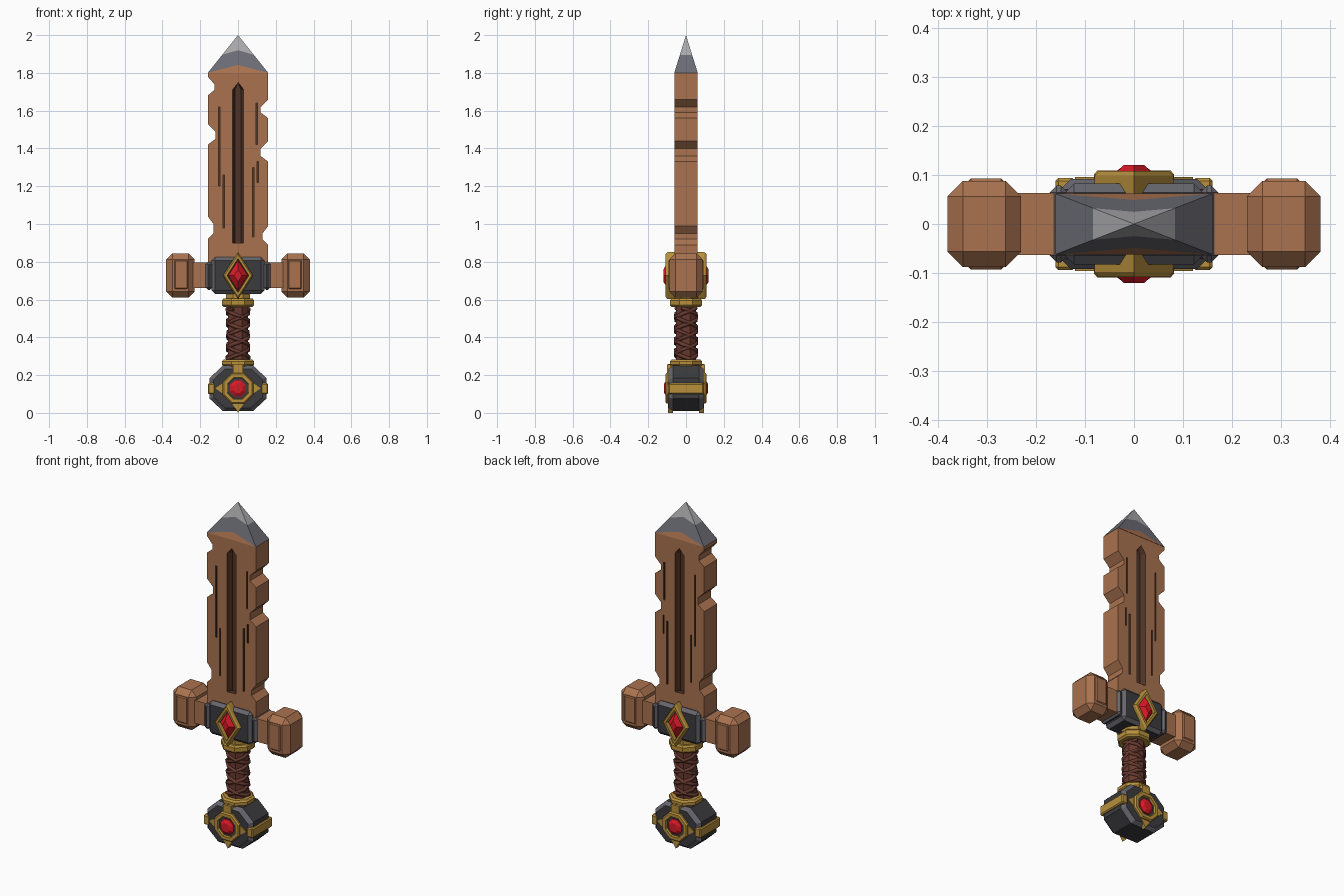
import bpy, bmesh, math
from mathutils import Vector

if "Cube" in bpy.data.objects:
    bpy.data.objects.remove(bpy.data.objects["Cube"])


def material(name, r, g, b):
    m = bpy.data.materials.new(name)
    m.diffuse_color = (r, g, b, 1)
    m.use_nodes = True
    m.node_tree.nodes["Principled BSDF"].inputs["Base Color"].default_value = m.diffuse_color
    return m


WOOD = material("wood", .40, .17, .08)
GROOVE = material("dark_wood", .08, .033, .02)
DARK = material("dark_iron", .045, .045, .05)
GREY = material("iron_edge", .13, .13, .15)
STEEL = material("steel", .15, .15, .18)
LIGHT = material("bright_steel", .40, .40, .42)
GOLD = material("gold", .48, .28, .045)
RED = material("ruby", .70, .01, .02)
LEATHER = material("leather", .14, .042, .028)


def add_loft(bm, rings, closed=False, bands=None):
    """Skin a list of equal-length point rings; capped unless closed."""
    vs = [[bm.verts.new(p) for p in r] for r in rings]
    n = len(rings[0])
    for k in range(len(vs) if closed else len(vs) - 1):
        a, b = vs[k], vs[(k + 1) % len(vs)]
        for i in range(n):
            j = (i + 1) % n
            f = bm.faces.new((a[i], a[j], b[j], b[i]))
            f.material_index = bands[k] if bands else 0
    if not closed:
        bm.faces.new(vs[0][::-1])
        bm.faces.new(vs[-1]).material_index = bands[-1] if bands else 0


def finish(name, bm, mats, bevel=0, edge_mat=-1):
    bmesh.ops.remove_doubles(bm, verts=bm.verts, dist=1e-5)
    bmesh.ops.recalc_face_normals(bm, faces=bm.faces)
    me = bpy.data.meshes.new(name)
    bm.to_mesh(me)
    bm.free()
    ob = bpy.data.objects.new(name, me)
    bpy.context.collection.objects.link(ob)
    for m in mats:
        me.materials.append(m)
    if bevel:
        mod = ob.modifiers.new("bevel", 'BEVEL')
        mod.width, mod.segments, mod.material = bevel, 1, edge_mat
        mod.limit_method, mod.angle_limit = 'ANGLE', math.radians(60)
    return ob


def loft(name, rings, mats, closed=False, bands=None, bevel=0, edge_mat=-1):
    bm = bmesh.new()
    add_loft(bm, rings, closed, bands)
    return finish(name, bm, mats, bevel, edge_mat)


def xz(profile, y, s=1, c=(0, 0)):
    """Profile in the front plane, scaled by s and moved to centre c, at depth y."""
    return [(c[0] + x * s, y, c[1] + z * s) for x, z in profile]


def box(name, x0, x1, y0, y1, z0, z1, mats, bevel=0, edge_mat=-1):
    p = [(x0, z0), (x1, z0), (x1, z1), (x0, z1)]
    return loft(name, [xz(p, y0), xz(p, y1)], mats, bevel=bevel, edge_mat=edge_mat)


def ngon(r, n=8):
    return [(r * math.cos((i + .5) * math.tau / n), r * math.sin((i + .5) * math.tau / n)) for i in range(n)]


# Blade: notched outline, extruded
def notch(x, top, bottom, d):
    s = math.copysign(1, x)
    return [(x, top), (x - s * d, top - .04), (x - s * d, bottom + .03), (x, bottom)]


right = notch(.16, 1.66, 1.56, .04) + notch(.16, 1.44, 1.33, .04) + notch(.16, .99, .89, .03)
left = notch(-.16, 1.78, 1.68, .035) + notch(-.16, 1.53, 1.42, .04) + notch(-.16, 1.04, .92, .03)
outline = [(.16, 1.8)] + right + [(.16, .7), (-.16, .7)] + left[::-1] + [(-.16, 1.8)]
blade = loft("blade", [xz(outline, -.06), xz(outline, .06)], [WOOD, GROOVE])

# Fuller and grain cracks, cut on both faces
fuller = [(-.032, .9), (.032, .9), (.032, 1.71), (0, 1.75), (-.032, 1.71)]
floor = [(x * .5, z) for x, z in fuller]
cracks = [(-.10, 1.20, 1.62), (-.075, .98, 1.26), (.10, 1.42, 1.64), (.08, .93, 1.30), (.105, 1.22, 1.33)]
bm = bmesh.new()
for s in (-1, 1):
    add_loft(bm, [xz(fuller, s * .065), xz(floor, s * .03)])
    for x, z0, z1 in cracks:
        slot = [(s * -x - .004, z0), (s * -x + .004, z0), (s * -x + .004, z1), (s * -x - .004, z1)]
        slot = [(-px, pz) for px, pz in slot] if s < 0 else slot
        slot = [(-px, pz) for px, pz in slot]
        add_loft(bm, [xz(slot, s * .065), xz(slot, s * .05)])
cutter = finish("blade_groove_cutter", bm, [GROOVE])
cutter.hide_render = True
cutter.hide_viewport = True
cut = blade.modifiers.new("grooves", 'BOOLEAN')
cut.operation, cut.solver, cut.object = 'DIFFERENCE', 'EXACT', cutter
cut.material_mode = 'TRANSFER'


# Pyramid tip: wood foot, dark steel, bright point
def tip_ring(k, z, mid_k, mid_z):
    a, b, m = .16 * k, .062 * k, .062 * mid_k
    return [(-a, -b, z), (0, -m, mid_z), (a, -b, z), (a, b, z), (0, m, mid_z), (-a, b, z)]


loft("blade_tip", [tip_ring(1, 1.8, 1, 1.8), tip_ring(1, 1.8, .79, 1.842), tip_ring(.52, 1.896, .4, 1.92),
                   tip_ring(0, 2, 0, 2)], [WOOD, STEEL, LIGHT], bands=[0, 1, 2])

# Crossguard: bar, knobbed ends, iron centre block
box("guard_bar", -.26, .26, -.063, .063, .66, .795, [WOOD])
for side, s in (("left", -1), ("right", 1)):
    x0, x1 = sorted((s * .23, s * .38))
    box(side + "_guard_end", x0, x1, -.088, .088, .61, .845, [WOOD], bevel=.032)
    x0, x1 = sorted((s * .265, s * .338))
    box(side + "_guard_end_panel", x0, x1, -.093, .093, .655, .81, [WOOD], bevel=.006)
    x0, x1 = sorted((s * .135, s * .172))
    box(side + "_guard_clamp", x0, x1, -.078, .078, .65, .80, [DARK, GREY], bevel=.014, edge_mat=1)
box("guard_block", -.14, .14, -.082, .082, .63, .825, [DARK, GREY], bevel=.018, edge_mat=1)

# Diamond frames and gems, pommel ornaments: front and back
diamond = [(.08, 0), (0, .125), (-.08, 0), (0, -.125)]
star = []
for i in range(8):
    r = (.12, .07, .13, .07)[i % 4]
    star.append((r * math.cos(i * math.pi / 4), r * math.sin(i * math.pi / 4)))
for side, s in (("front", -1), ("back", 1)):
    c = (0, .727)
    loft(side + "_diamond_frame", [xz(diamond, s * .06, 1, c), xz(diamond, s * .098, 1, c),
         xz(diamond, s * .108, .9, c), xz(diamond, s * .108, .72, c), xz(diamond, s * .06, .66, c)],
         [GOLD], closed=True)
    loft(side + "_guard_gem", [xz(diamond, s * .075, .66, c), xz(diamond, s * .09, .64, c),
         xz(diamond, s * .12, .26, c)], [RED])
    c = (0, .13)
    loft(side + "_pommel_star", [xz(star, s * .07, 1, c), xz(star, s * .096, 1, c)], [GOLD])
    o = ngon(.088)
    loft(side + "_pommel_ring", [xz(o, s * .07, 1, c), xz(o, s * .101, 1, c), xz(o, s * .109, .92, c),
         xz(o, s * .109, .70, c), xz(o, s * .085, .64, c)], [GOLD], closed=True)
    loft(side + "_pommel_inset", [xz(o, s * .08, .66, c), xz(o, s * .097, .66, c)], [DARK])
    loft(side + "_pommel_gem", [xz(o, s * .09, .52, c), xz(o, s * .104, .52, c), xz(o, s * .116, .3, c)], [RED])
    y0, y1 = sorted((s * .06, s * .1))
    box(side + "_pommel_strap", -.026, .026, y0, y1, .20, .255, [GOLD])

# Pommel: octagonal iron drum with gold side bands
drum = [(.08, .12), (.15, .055), (.15, -.055), (.08, -.12), (-.08, -.12), (-.15, -.055), (-.15, .055), (-.08, .12)]
c = (0, .13)
loft("pommel", [xz(drum, -.092, .86, c), xz(drum, -.07, 1, c), xz(drum, .07, 1, c), xz(drum, .092, .86, c)],
     [DARK, GREY], bands=[1, 0, 1])
bpy.data.objects["pommel"].data.polygons[-1].material_index = 0
for side, s in (("left", -1), ("right", 1)):
    x0, x1 = sorted((s * .12, s * .16))
    box(side + "_pommel_band", x0, x1, -.094, .094, .10, .157, [GOLD], bevel=.006)


# Grip: octagonal collars and core
def turned(name, steps, mat):
    loft(name, [[(x, y, z) for x, y in ngon(r)] for r, z in steps], [mat])


turned("upper_collar", [(.082, .56), (.092, .57), (.092, .595), (.084, .605)], GOLD)
turned("lower_collar", [(.084, .245), (.092, .255), (.092, .272), (.082, .282)], GOLD)
turned("guard_neck", [(.07, .60), (.07, .65)], GOLD)
turned("grip_core", [(.058, .27), (.058, .57)], LEATHER)

# Crossed leather wraps spiralling both ways round the grip
for d in (-1, 1):
    for start in (0, 1):
        cu = bpy.data.curves.new("grip_wrap", 'CURVE')
        cu.dimensions = '3D'
        cu.bevel_depth, cu.bevel_resolution, cu.use_fill_caps = .011, 0, True
        sp = cu.splines.new('POLY')
        n = 18
        sp.points.add(n - 1)
        for i, p in enumerate(sp.points):
            a = d * i * math.tau / 8 + start * math.pi + math.pi / 8
            p.co = (.059 * math.cos(a), .059 * math.sin(a), .285 + .27 * i / (n - 1), 1)
        cu.materials.append(LEATHER)
        ob = bpy.data.objects.new("grip_wrap", cu)
        bpy.context.collection.objects.link(ob)
